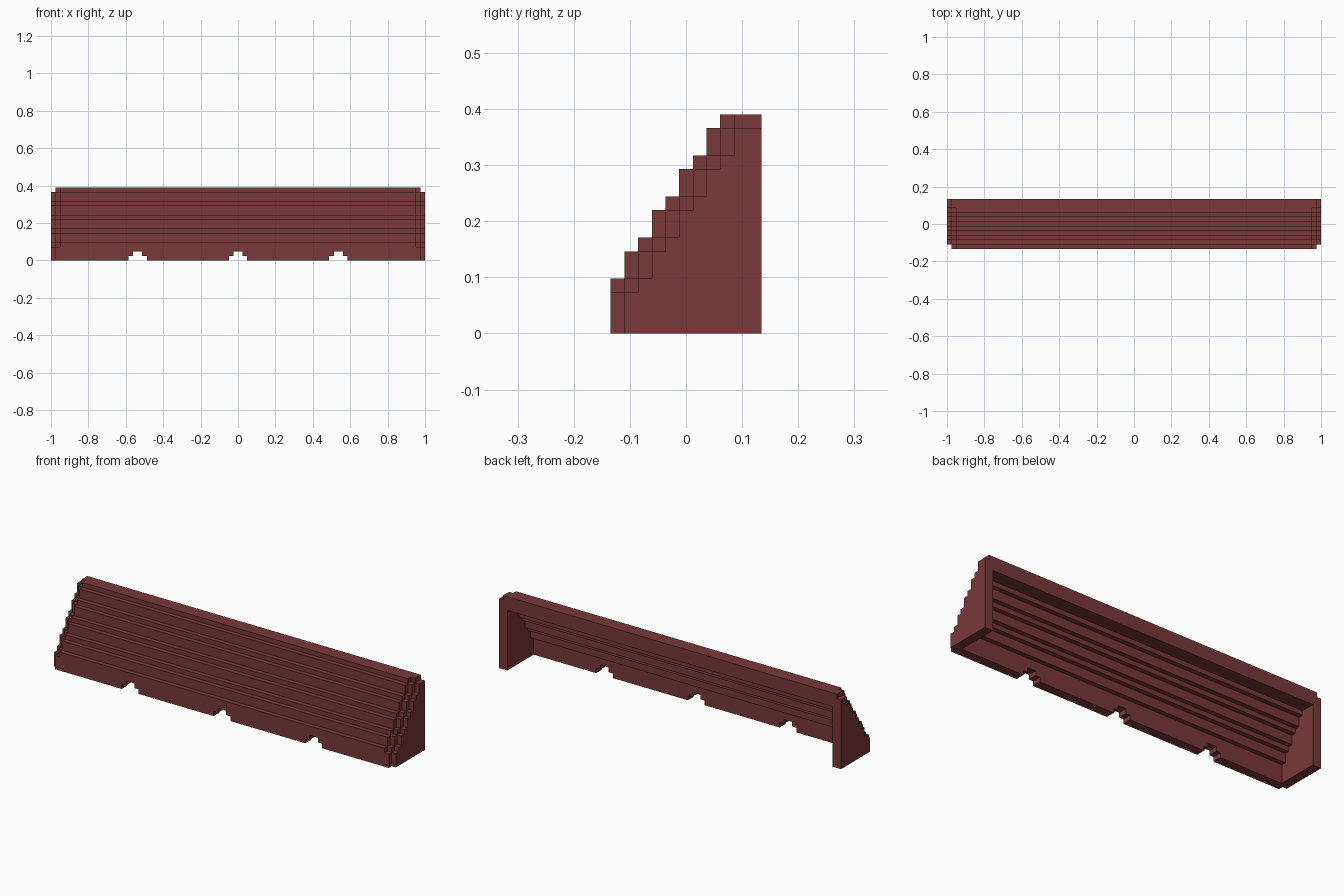
import bpy, bmesh

if "Cube" in bpy.data.objects:
    bpy.data.objects.remove(bpy.data.objects["Cube"])

U = 2 / 82            # one stair unit
DEPTH = 11            # depth in units

mat = bpy.data.materials.new("dark red")
mat.diffuse_color = (0.19, 0.040, 0.040, 1)
mat.use_nodes = True
mat.node_tree.nodes["Principled BSDF"].inputs["Base Color"].default_value = mat.diffuse_color


def prism(name, outline, a, b, axis="x"):
    """Extrude an outline from a to b (units); outline is (y, z), or (x, z) for axis y."""
    bm = bmesh.new()

    def vert(p, q, t):
        x, y = (t, p) if axis == "x" else (p, t)
        return bm.verts.new((x * U, (y - DEPTH / 2) * U, q * U))
    lo = [vert(p, q, a) for p, q in outline]
    hi = [vert(p, q, b) for p, q in outline]
    bm.faces.new(lo)
    bm.faces.new(hi)
    for i in range(len(lo)):
        j = (i + 1) % len(lo)
        bm.faces.new((lo[i], lo[j], hi[j], hi[i]))
    bmesh.ops.recalc_face_normals(bm, faces=bm.faces)
    me = bpy.data.meshes.new(name)
    bm.to_mesh(me)
    bm.free()
    me.materials.append(mat)
    ob = bpy.data.objects.new(name, me)
    bpy.context.collection.objects.link(ob)
    return ob


def stairs(start, heights):
    """Stepped line rising one unit of depth per height, ending at the back."""
    pts = [(start, 0)]
    for i, h in enumerate(heights):
        pts.append((start + i, h))
        pts.append((start + i + 1 if i < len(heights) - 1 else DEPTH, h))
    return pts


slope = [4, 6, 7, 9, 10, 12, 13, 15, 16]

# stepped sloping shell, open at the back and below
outer = stairs(0, slope)
inner = stairs(2, slope[:7])
shell = prism("sloped_shell", outer + inner[::-1], -39, 39)

# end walls: two layers, each set back one more step
for side, s in (("left", -1), ("right", 1)):
    prism(side + "_end_wall", stairs(0, [3] + slope) + [(DEPTH, 0)], 39 * s, 40 * s)
    prism(side + "_end_cap", stairs(1, [3] + slope[:8]) + [(DEPTH, 0)], 40 * s, 41 * s)

# three stepped notches along the front bottom edge
for i, c in enumerate((-22, 0, 22)):
    notch = [(c - 2, -1), (c - 2, 1), (c - 1, 1), (c - 1, 2),
             (c + 1, 2), (c + 1, 1), (c + 2, 1), (c + 2, -1)]
    cutter = prism("notch_cutter_%d" % i, notch, -1, 3, "y")
    cutter.hide_render = True
    cutter.hide_set(True)
    mod = shell.modifiers.new("notch", "BOOLEAN")
    mod.operation = "DIFFERENCE"
    mod.solver = "EXACT"
    mod.object = cutter
